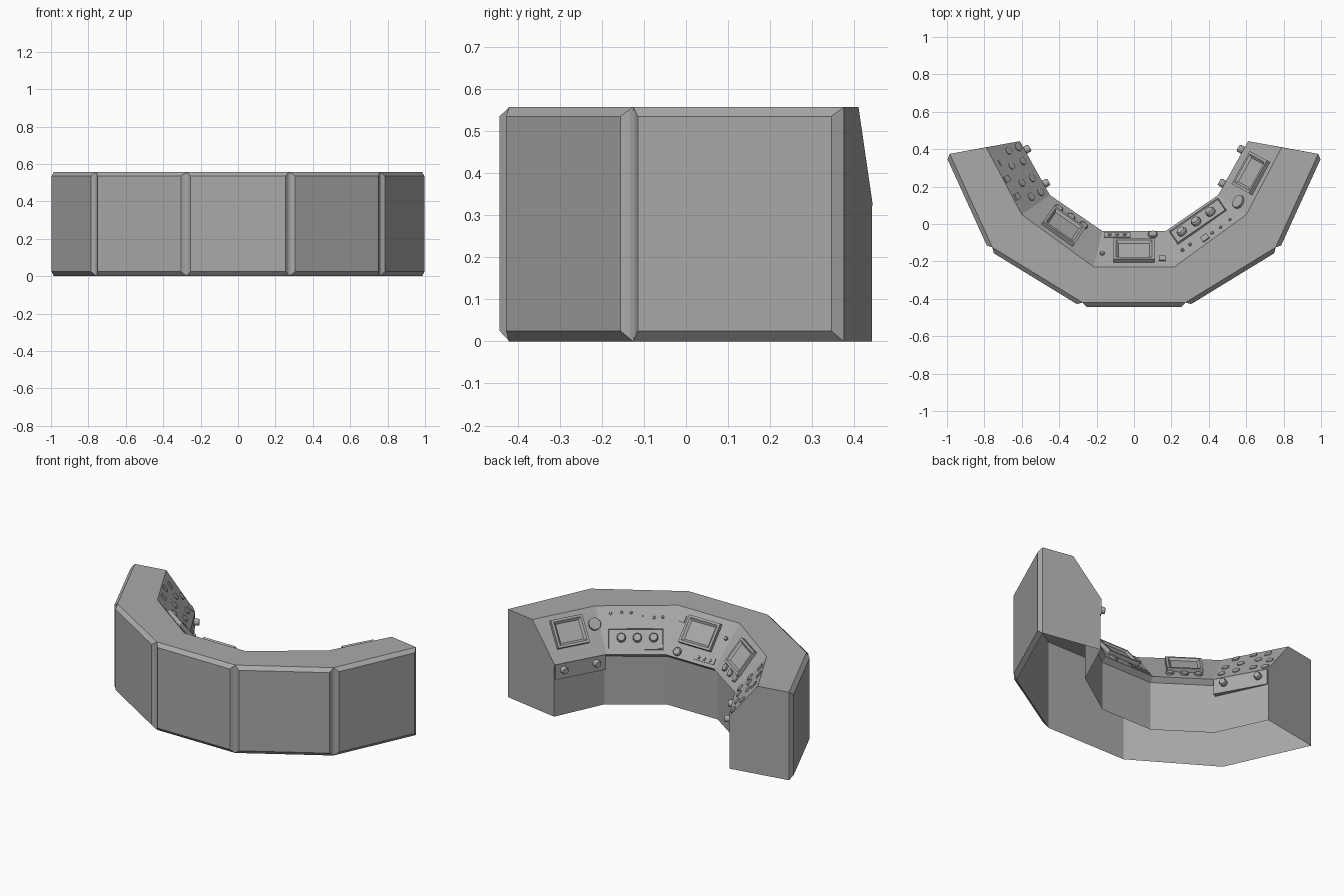
import bpy, bmesh, math
from mathutils import Vector, Matrix

if "Cube" in bpy.data.objects:
    bpy.data.objects.remove(bpy.data.objects["Cube"])

H, LIP = 0.557, 0.33
GREY = bpy.data.materials.new("dark_grey")
GREY.diffuse_color = (0.4, 0.4, 0.4, 1)
GREY.use_nodes = True
GREY.node_tree.nodes["Principled BSDF"].inputs["Base Color"].default_value = GREY.diffuse_color


def mirrored(half):
    """Right-hand plan points -> full list running left to right."""
    return [Vector((-x, y, 0)) for x, y in reversed(half)] + [Vector((x, y, 0)) for x, y in half]


OUTER = mirrored([(0.275, -0.42), (0.757, -0.125), (0.985, 0.375)])
CREST = mirrored([(0.215, -0.23), (0.60, 0.05), (0.79, 0.41)])
INNER = mirrored([(0.17, -0.037), (0.45, 0.155), (0.61, 0.443)])
UP = Vector((0, 0, 1))


def finish(bm, name, fix=True):
    if fix:
        bmesh.ops.recalc_face_normals(bm, faces=bm.faces)
    me = bpy.data.meshes.new(name)
    bm.to_mesh(me)
    bm.free()
    me.materials.append(GREY)
    ob = bpy.data.objects.new(name, me)
    bpy.context.collection.objects.link(ob)
    return ob


# Desk shell: one cross-section per corner, open underneath
bm = bmesh.new()
rows = []
for i in range(6):
    o, c, n = OUTER[i], CREST[i], INNER[i]
    inset = 0.006 if i in (0, 5) else 0.03
    w = n + (c - n).normalized() * inset
    rows.append([bm.verts.new(p) for p in
                 (o, o + UP * H, c + UP * H, n + UP * LIP, w + UP * 0.305, w)])
for a, b in zip(rows, rows[1:]):
    for k in range(5):
        bm.faces.new((a[k], b[k], b[k + 1], a[k + 1]))
bm.faces.new(rows[0])
bm.faces.new(rows[-1])
finish(bm, "desk_shell")

# Chamfered cladding panels on the outside
bm = bmesh.new()
for a, b in zip(OUTER, OUTER[1:]):
    d = (b - a).normalized()
    out = d.cross(UP) * 0.023
    base = [bm.verts.new(p) for p in (a, b, b + UP * H, a + UP * H)]
    a2, b2 = a + d * 0.022 + out, b - d * 0.022 + out
    face = [bm.verts.new(p) for p in
            (a2 + UP * 0.025, b2 + UP * 0.025, b2 + UP * 0.535, a2 + UP * 0.535)]
    bm.faces.new(face)
    for k in range(4):
        j = (k + 1) % 4
        bm.faces.new((base[k], base[j], face[j], face[k]))
finish(bm, "outer_panels", False)

# Narrow posts filling the joints between the panels
bm = bmesh.new()
for k in range(1, 5):
    d0 = (OUTER[k] - OUTER[k - 1]).normalized()
    d1 = (OUTER[k + 1] - OUTER[k]).normalized()
    out = (d0 + d1).normalized().cross(UP) * 0.008
    p = OUTER[k] + out
    q = [p - d0 * 0.014, p + d1 * 0.014]
    lo = [bm.verts.new(v + UP * 0.008) for v in q]
    hi = [bm.verts.new(v + UP * 0.549) for v in q]
    bm.faces.new((lo[0], lo[1], hi[1], hi[0]))
finish(bm, "joint_posts", False)


def frame(u, v, n, p):
    m = Matrix((u, v, n)).transposed().to_4x4()
    m.translation = p
    return m


def on_slope(seg, x, y):
    """Frame on the sloping desk of a segment under plan point x, y."""
    p = INNER[seg] + UP * LIP
    u = (INNER[seg + 1] - INNER[seg]).normalized()
    mid = (CREST[seg] + CREST[seg + 1] - INNER[seg] - INNER[seg + 1]) / 2 + UP * (H - LIP)
    v = (mid - u * mid.dot(u)).normalized()
    n = u.cross(v)
    if n.z < 0:
        u, n = -u, -n
    z = p.z - (n.x * (x - p.x) + n.y * (y - p.y)) / n.z
    return frame(u, v, n, Vector((x, y, z)))


def box(bm, m, w, h, t, sink=0.01):
    """Box on a frame; returns its top face."""
    t += sink
    s = Matrix.Translation((0, 0, t / 2 - sink)) @ Matrix.Diagonal((w, h, t, 1))
    r = bmesh.ops.create_cube(bm, size=1, matrix=m @ s)
    n = m.to_3x3().col[2]
    faces = {f for q in r["verts"] for f in q.link_faces}
    bm.normal_update()
    return max(faces, key=lambda f: f.normal.dot(n))


def recess(bm, f, rim, slope, depth):
    bmesh.ops.inset_individual(bm, faces=[f], thickness=rim)
    bmesh.ops.inset_individual(bm, faces=[f], thickness=slope, depth=-depth)


def knob(bm, m, r, t):
    """Knob with a chamfered top edge."""
    for r1, r2, z0, z1 in ((r, r, -0.008, t * 0.7), (r, r * 0.8, t * 0.7, t)):
        bmesh.ops.create_cone(bm, cap_ends=True, segments=16, radius1=r1, radius2=r2,
                              depth=z1 - z0, matrix=m @ Matrix.Translation((0, 0, (z0 + z1) / 2)))


# Raised display screens
for name, seg, x, y, w in (("left_screen", 1, -0.382, -0.018, 0.205),
                           ("centre_screen", 2, 0, -0.15, 0.22),
                           ("right_screen", 4, 0.633, 0.268, 0.20)):
    bm = bmesh.new()
    recess(bm, box(bm, on_slope(seg, x, y), w, 0.17, 0.024), 0.02, 0.018, 0.012)
    finish(bm, name, False)

# Framed dial panel and small plates
bm = bmesh.new()
recess(bm, box(bm, on_slope(3, 0.343, 0.014), 0.32, 0.125, 0.008), 0.006, 0.004, 0.006)
finish(bm, "dial_panel", False)
bm = bmesh.new()
for seg, x, y, w, h in ((2, -0.09, -0.062, 0.14, 0.035), (2, 0.15, -0.185, 0.035, 0.04),
                        (3, 0.38, -0.075, 0.04, 0.045), (0, -0.71, 0.33, 0.035, 0.04),
                        (0, -0.68, 0.24, 0.035, 0.04), (0, -0.625, 0.147, 0.035, 0.04)):
    box(bm, on_slope(seg, x, y), w, h, 0.006)
finish(bm, "switch_plates", False)

# Round controls on the slopes: segment, radius, height, plan points
bm = bmesh.new()
controls = (
    (0, 0.022, 0.009, ((-0.67, 0.39), (-0.62, 0.41), (-0.655, 0.31), (-0.595, 0.335),
                       (-0.60, 0.22), (-0.545, 0.245), (-0.55, 0.145), (-0.50, 0.17))),
    (1, 0.024, 0.012, ((-0.405, 0.08), (-0.34, 0.036), (-0.272, -0.01))),
    (2, 0.025, 0.015, ((0.10, -0.06),)),
    (2, 0.012, 0.012, ((-0.17, -0.16),)),
    (2, 0.009, 0.012, ((-0.13, -0.062), (-0.09, -0.062), (-0.05, -0.062))),
    (3, 0.026, 0.028, ((0.26, -0.048), (0.337, 0.006), (0.413, 0.058))),
    (3, 0.008, 0.010, ((0.26, -0.14), (0.30, -0.11), (0.42, -0.05), (0.465, -0.02), (0.515, 0.02))),
    (4, 0.037, 0.016, ((0.56, 0.117),)),
)
for seg, r, t, pts in controls:
    for x, y in pts:
        knob(bm, on_slope(seg, x, y), r, t)
knobs = finish(bm, "desk_knobs")

# Bands with side knobs on the inner walls of both ends, flush with the desk lip
bands, side = bmesh.new(), bmesh.new()
for a, b in ((INNER[0], INNER[1]), (INNER[5], INNER[4])):
    d = (b - a).normalized()
    n = d.cross(UP)
    if n.x * a.x > 0:
        n = -n
    u = UP.cross(n)
    box(bands, frame(u, UP, n, (a + b) / 2 + UP * 0.281), (b - a).length * 0.98, 0.095, 0, 0.03)
    for k in (0.17, 0.8):
        knob(side, frame(u, UP, n, a.lerp(b, k) + UP * 0.29), 0.021, 0.03)
finish(bands, "inner_bands", False)
side_knobs = finish(side, "side_knobs")

for ob in (knobs, side_knobs):
    ob.select_set(True)
bpy.context.view_layer.objects.active = knobs
bpy.ops.object.shade_smooth_by_angle(angle=math.radians(30))
